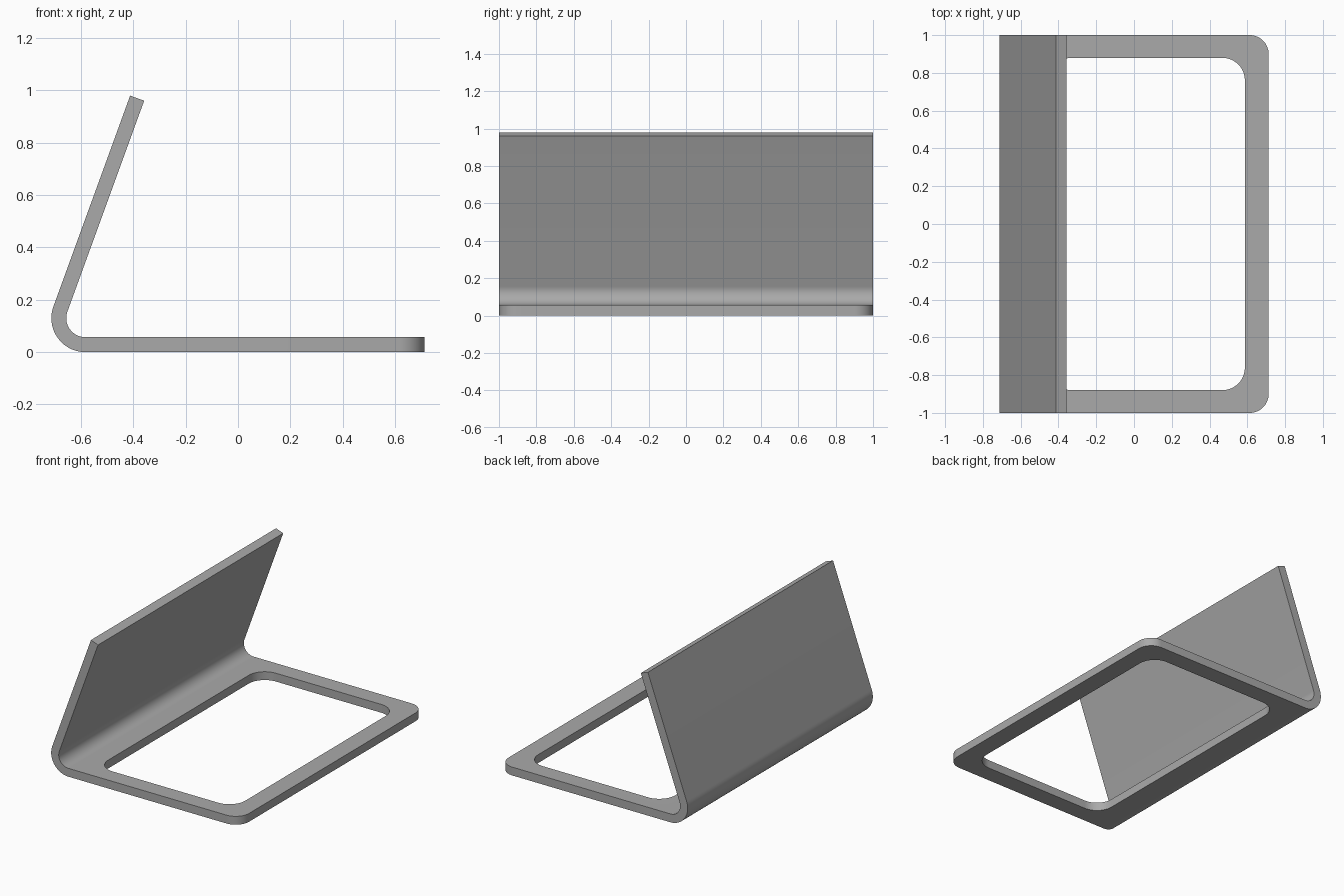
import bpy, bmesh
from math import radians, sin, cos
from mathutils import Vector

cube = bpy.data.objects.get("Cube")
if cube:
    bpy.data.objects.remove(cube, do_unlink=True)

HALF_X, HALF_Y = 0.713, 1.0
THICK = 0.057
BEND_R = 0.13          # outer bend radius
LEAN = radians(70)     # panel angle above the floor
PANEL = 0.857          # straight length of the panel

grey = bpy.data.materials.new("plain grey")
grey.use_nodes = True
colour = (0.4, 0.4, 0.4, 1)
grey.diffuse_color = colour
grey.node_tree.nodes["Principled BSDF"].inputs["Base Color"].default_value = colour


def prism(name, points, depth, axis):
    """Extrude a closed outline along an axis vector; returns the object and its bmesh."""
    bm = bmesh.new()
    face = bm.faces.new([bm.verts.new(p) for p in points])
    out = bmesh.ops.extrude_face_region(bm, geom=[face])
    moved = [v for v in out["geom"] if isinstance(v, bmesh.types.BMVert)]
    bmesh.ops.translate(bm, verts=moved, vec=Vector(axis) * depth)
    bmesh.ops.recalc_face_normals(bm, faces=bm.faces)
    mesh = bpy.data.meshes.new(name)
    obj = bpy.data.objects.new(name, mesh)
    bpy.context.collection.objects.link(obj)
    mesh.materials.append(grey)
    return obj, bm


def round_edges(bm, test, radius):
    edges = [e for e in bm.edges
             if abs((e.verts[0].co - e.verts[1].co).normalized().z) > 0.99
             and test(e.verts[0].co)]
    bmesh.ops.bevel(bm, geom=edges, offset=radius, segments=12, profile=0.5, affect='EDGES')


def finish(obj, bm):
    bm.to_mesh(obj.data)
    bm.free()


# Bent sheet: side profile of base, bend and leaning panel
centre = Vector((-HALF_X + BEND_R, -HALF_Y, BEND_R))
along = Vector((cos(LEAN), 0, sin(LEAN)))


def side(radius):
    """One face of the sheet, from the base's free edge to the panel's top."""
    pts = [Vector((HALF_X, -HALF_Y, BEND_R - radius))]
    steps = 20
    for i in range(steps + 1):
        a = radians(270) - (radians(270) - (LEAN + radians(90))) * i / steps
        pts.append(centre + radius * Vector((cos(a), 0, sin(a))))
    pts.append(pts[-1] + along * PANEL)
    return pts


outline = side(BEND_R) + side(BEND_R - THICK)[::-1]
stand, bm = prism("bent_stand", outline, 2 * HALF_Y, (0, 1, 0))
round_edges(bm, lambda co: co.x > HALF_X - 0.01, 0.10)
finish(stand, bm)

# Rounded window through the base
left, right, half = -0.45, 0.587, 0.88
corners = [(left, -half, -0.1), (right, -half, -0.1), (right, half, -0.1), (left, half, -0.1)]
cutter, bm = prism("window_cutter", corners, 0.25, (0, 0, 1))
round_edges(bm, lambda co: True, 0.12)
finish(cutter, bm)
cutter.hide_render = True

cut = stand.modifiers.new("window", 'BOOLEAN')
cut.operation = 'DIFFERENCE'
cut.solver = 'EXACT'
cut.object = cutter

for o in bpy.context.selected_objects:
    o.select_set(False)
stand.select_set(True)
bpy.context.view_layer.objects.active = stand
bpy.ops.object.modifier_apply(modifier=cut.name)
bpy.data.objects.remove(cutter, do_unlink=True)
bpy.ops.object.shade_smooth_by_angle(angle=radians(30))
